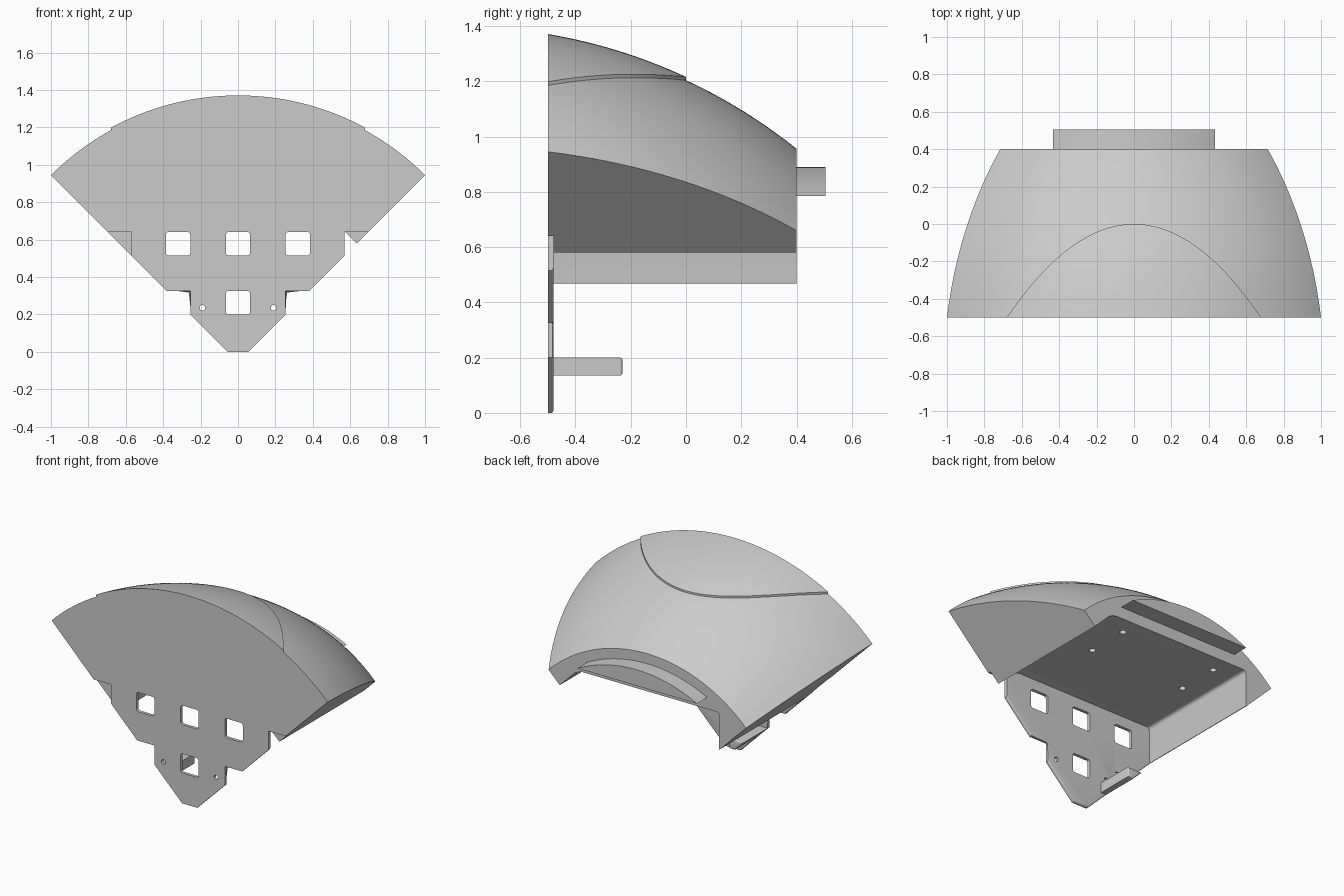
import bpy, bmesh, math
from mathutils import Matrix, Vector

cube = bpy.data.objects.get("Cube")
if cube:
    bpy.data.objects.remove(cube)

AXIS = -0.055          # height of the axis the dome turns about
FRONT, PLATE_BACK, BACK = -0.5, -0.48, 0.4

grey = bpy.data.materials.new("light grey")
grey.use_nodes = True
grey.diffuse_color = (0.6, 0.6, 0.6, 1)
grey.node_tree.nodes["Principled BSDF"].inputs["Base Color"].default_value = grey.diffuse_color


def radius(y):
    """Dome radius about the axis at depth y."""
    return math.sqrt(1.959 ** 2 - (y + 0.825) ** 2) - 0.518


def arc(r, half_angle, steps=64):
    """Points from left to right over the top."""
    angles = [half_angle * (1 - 2 * i / steps) for i in range(steps + 1)]
    return [(r * math.sin(a), r * math.cos(a) + AXIS) for a in angles]


def finish(bm, name):
    bmesh.ops.recalc_face_normals(bm, faces=bm.faces)
    mesh = bpy.data.meshes.new(name)
    bm.to_mesh(mesh)
    bm.free()
    mesh.materials.append(grey)
    obj = bpy.data.objects.new(name, mesh)
    bpy.context.collection.objects.link(obj)
    return obj


def loft(section, depths):
    """Join the outlines section(y) into a closed solid."""
    bm = bmesh.new()
    rings = [[bm.verts.new((x, y, z)) for x, z in section(y)] for y in depths]
    n = len(rings[0])
    for a, b in zip(rings, rings[1:]):
        for i in range(n):
            j = (i + 1) % n
            bm.faces.new((a[i], a[j], b[j], b[i]))
    bm.faces.new(rings[0])
    bm.faces.new(rings[-1])
    return bm


def round_edges(bm, test, size):
    edges = [e for e in bm.edges if all(test(v.co) for v in e.verts)]
    bmesh.ops.bevel(bm, geom=edges, offset=size, segments=4, profile=0.5, affect='EDGES')


def smooth(obj):
    bpy.ops.object.select_all(action='DESELECT')
    obj.select_set(True)
    bpy.context.view_layer.objects.active = obj
    bpy.ops.object.shade_smooth_by_angle(angle=math.radians(30))


def cut(obj, bm, name):
    """Subtract a cutter and apply it."""
    cutter = finish(bm, name)
    cutter.hide_render = True
    mod = obj.modifiers.new("cut", 'BOOLEAN')
    mod.operation, mod.solver, mod.object = 'DIFFERENCE', 'EXACT', cutter
    bpy.context.view_layer.objects.active = obj
    bpy.ops.object.modifier_apply(modifier=mod.name)
    bpy.data.objects.remove(cutter)


def add_cylinder(bm, centre, r, depth, turn=Matrix()):
    bmesh.ops.create_cone(bm, cap_ends=True, segments=20, radius1=r, radius2=r,
                          depth=depth, matrix=Matrix.Translation(centre) @ turn)


# Dome body: a quarter wedge with a flat underside and an overlapping wall on one side
NOTCH, FLOOR_END, WALL_FOOT = (0.505, 0.71), (-0.52, 0.71), (-0.52, 0.465)
rows = 24
bm = loft(lambda y: arc(radius(y), math.pi / 4) + [WALL_FOOT, FLOOR_END, NOTCH, (0.635, 0.58)],
          [PLATE_BACK + (BACK - PLATE_BACK) * i / rows for i in range(rows + 1)])
for corner, size in ((NOTCH, 0.04), (FLOOR_END, 0.02), (WALL_FOOT, 0.008)):
    round_edges(bm, lambda c: abs(c.x - corner[0]) + abs(c.z - corner[1]) < 1e-4, size)
body = finish(bm, "dome_body")

# Screw holes in the underside
bm = bmesh.new()
for x in (-0.37, 0.32):
    for y in (0, 0.28):
        add_cylinder(bm, (x, y, 0.71), 0.02, 0.1)
cut(body, bm, "screw_hole_cutter")
smooth(body)

# Front plate with stepped lower edges
steps = [(0.695, 0.64), (0.57, 0.64), (0.57, 0.515), (0.38, 0.325),
         (0.255, 0.325), (0.255, 0.2), (0.055, 0)]
lower = [(-x, z) for x, z in steps] + steps[::-1]
bm = loft(lambda y: arc(radius(y), math.pi / 4) + lower, [FRONT, PLATE_BACK])
round_edges(bm, lambda c: c.y > PLATE_BACK - 1e-4 and c.z < 0.6, 0.008)
plate = finish(bm, "front_plate")

# Square windows with rounded corners
bm = bmesh.new()
for x, z in ((-0.32, 0.578), (0, 0.578), (0.32, 0.578), (0, 0.262)):
    bmesh.ops.create_cube(bm, size=1, matrix=Matrix.Translation((x, FRONT, z))
                          @ Matrix.Diagonal((0.13, 0.2, 0.126, 1)))
long_edges = [e for e in bm.edges if abs(e.verts[0].co.y - e.verts[1].co.y) > 0.1]
bmesh.ops.bevel(bm, geom=long_edges, offset=0.015, segments=4, profile=0.5, affect='EDGES')

# Small round holes beside the lowest window
for x in (-0.19, 0.19):
    add_cylinder(bm, (x, FRONT, 0.235), 0.015, 0.2, Matrix.Rotation(math.pi / 2, 4, 'X'))
cut(plate, bm, "window_cutter")
smooth(plate)

# Raised cap lying on the dome, with a curved rear edge
bm = bmesh.new()
cols, lines = 48, 16
grid = []
for i in range(cols + 1):
    u = 2 * i / cols - 1
    x = 0.68 * u
    column = []
    for j in range(lines + 1):
        y = FRONT + 0.5 * (1 - u * u) * j / lines
        z = math.sqrt((radius(y) + 0.012) ** 2 - x * x) + AXIS
        column.append(bm.verts.new((x, y, z)))
    grid.append(column)
for a, b in zip(grid, grid[1:]):
    for j in range(lines):
        bm.faces.new((a[j], b[j], b[j + 1], a[j + 1]))
bmesh.ops.remove_doubles(bm, verts=bm.verts, dist=1e-5)
extruded = bmesh.ops.extrude_face_region(bm, geom=bm.faces[:], use_keep_orig=True)["geom"]
bmesh.ops.translate(bm, vec=Vector((0, 0, -0.025)),
                    verts=[g for g in extruded if isinstance(g, bmesh.types.BMVert)])
smooth(finish(bm, "raised_cap"))

# Rear tongue: a circle segment with a flat underside
tongue_angle = math.acos((0.785 - AXIS) / 0.945)
smooth(finish(loft(lambda y: arc(0.945, tongue_angle, 40), [BACK - 0.01, 0.505]), "rear_tongue"))

# Lower locating tab behind the plate
tab = [(-0.15, 0.135), (-0.19, 0.135), (-0.255, 0.2), (-0.15, 0.2)]
bm = loft(lambda y: tab, [PLATE_BACK - 0.005, -0.23])
round_edges(bm, lambda c: c.y > -0.24, 0.01)
smooth(finish(bm, "lower_tab"))
